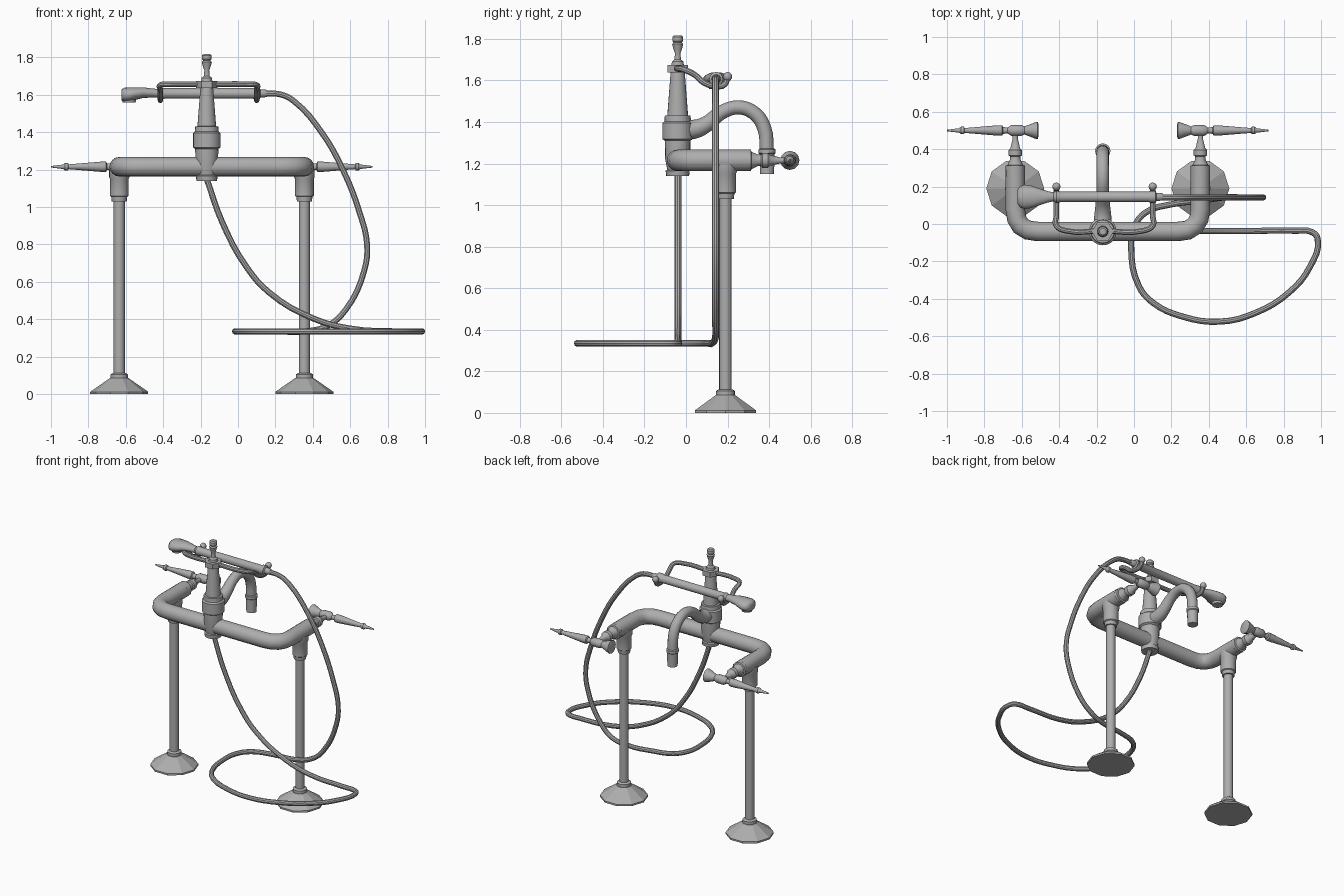
import bpy, bmesh, math
from mathutils import Vector

cube = bpy.data.objects.get("Cube")
if cube:
    bpy.data.objects.remove(cube, do_unlink=True)

metal = bpy.data.materials.new("grey metal")
metal.use_nodes = True
GREY = (0.42, 0.42, 0.42, 1)
metal.diffuse_color = GREY
metal.node_tree.nodes["Principled BSDF"].inputs["Base Color"].default_value = GREY


def finish(name, mesh, angle=35):
    mesh.materials.clear()
    mesh.materials.append(metal)
    ob = bpy.data.objects.new(name, mesh)
    bpy.context.collection.objects.link(ob)
    bpy.ops.object.select_all(action='DESELECT')
    bpy.context.view_layer.objects.active = ob
    ob.select_set(True)
    bpy.ops.object.shade_smooth_by_angle(angle=math.radians(angle))
    return ob


def loft(name, rings, angle=35):
    """Skin a list of closed rings and cap both ends."""
    bm = bmesh.new()
    loops = [[bm.verts.new(p) for p in ring] for ring in rings]
    n = len(loops[0])
    for a, b in zip(loops, loops[1:]):
        for i in range(n):
            j = (i + 1) % n
            bm.faces.new((a[i], a[j], b[j], b[i]))
    bm.faces.new(loops[0])
    bm.faces.new(loops[-1])
    bmesh.ops.recalc_face_normals(bm, faces=bm.faces)
    mesh = bpy.data.meshes.new(name)
    bm.to_mesh(mesh)
    bm.free()
    return finish(name, mesh, angle)


def lathe(name, profile, origin, axis='Z', sides=16, angle=35):
    """Turn (distance along axis, radius) pairs around an axis."""
    o = Vector(origin)
    rings = []
    for t, r in profile:
        ring = []
        for i in range(sides):
            a = math.tau * i / sides
            c, s = r * math.cos(a), r * math.sin(a)
            ring.append(o + Vector({'X': (t, c, s), 'Y': (c, t, s), 'Z': (c, s, t)}[axis]))
        rings.append(ring)
    return loft(name, rings, angle)


def tube(name, points, radius, radii=None, smooth=True, res=4):
    """Round tube along a path, baked to a mesh."""
    cu = bpy.data.curves.new(name + " path", 'CURVE')
    cu.dimensions = '3D'
    cu.bevel_depth = radius
    cu.bevel_resolution = res
    cu.use_fill_caps = True
    cu.resolution_u = 4
    sp = cu.splines.new('BEZIER' if smooth else 'POLY')
    pts = sp.bezier_points if smooth else sp.points
    pts.add(len(points) - 1)
    for i, p in enumerate(points):
        pts[i].co = p if smooth else (*p, 1)
        pts[i].radius = radii[i] if radii else 1
    if smooth:
        for p in pts:
            p.handle_left_type = p.handle_right_type = 'AUTO'
    tmp = bpy.data.objects.new(name + " path", cu)
    bpy.context.collection.objects.link(tmp)
    dg = bpy.context.evaluated_depsgraph_get()
    mesh = bpy.data.meshes.new_from_object(tmp.evaluated_get(dg))
    bpy.data.objects.remove(tmp, do_unlink=True)
    return finish(name, mesh)


def rounded(corners, r, n=4):
    """Replace the inner corners of a path by short arcs."""
    pts = [Vector(c) for c in corners]
    out = [pts[0]]
    for a, b, c in zip(pts, pts[1:], pts[2:]):
        p, q = b + (a - b).normalized() * r, b + (c - b).normalized() * r
        for i in range(n + 1):
            t = i / n
            out.append(p * (1 - t) ** 2 + b * 2 * t * (1 - t) + q * t * t)
    return out + [pts[-1]]


LEGS = {"right": (-0.635, -1), "left": (0.355, 1)}
LEG_Y, BAR_Y, BAR_Z = 0.19, -0.04, 1.215
COL_X = -0.167

# Standing legs, valves and lever handles
for side, (x, out) in LEGS.items():
    lathe(side + "_foot", [(0, 0.155), (0.012, 0.155), (0.085, 0.05)],
          (x, LEG_Y, 0), sides=10, angle=20)
    lathe(side + "_foot_collar", [(0.075, 0.046), (0.105, 0.046), (0.112, 0.035)], (x, LEG_Y, 0))
    lathe(side + "_leg", [(0.08, 0.03), (1.05, 0.03)], (x, LEG_Y, 0))
    lathe(side + "_leg_socket", [(1.03, 0.04), (1.055, 0.043), (1.06, 0.05),
                                 (1.15, 0.05), (1.16, 0.055), (1.2, 0.055)], (x, LEG_Y, 0))
    lathe(side + "_valve", [(0.27, 0.052), (0.312, 0.052), (0.315, 0.042), (0.345, 0.028),
                            (0.362, 0.028), (0.367, 0.036), (0.395, 0.036), (0.405, 0.026),
                            (0.455, 0.014), (0.5, 0.014)], (x, 0, BAR_Z), 'Y', 12)
    lever = [(-0.125, 0.03), (-0.12, 0.046), (-0.108, 0.044), (-0.05, 0.022), (-0.03, 0.03),
             (0.02, 0.03), (0.04, 0.016), (0.065, 0.018), (0.07, 0.027), (0.1, 0.027),
             (0.27, 0.013), (0.275, 0.02), (0.29, 0.02), (0.3, 0.012), (0.365, 0.004)]
    lathe(side + "_lever_handle", [(out * t, r) for t, r in lever], (x, 0.5, BAR_Z), 'X', 12)

# Horizontal mixer pipe
xr, xl = LEGS["right"][0], LEGS["left"][0]
tube("mixer_pipe", rounded([(xr, 0.29, BAR_Z), (xr, BAR_Y, BAR_Z),
                            (xl, BAR_Y, BAR_Z), (xl, 0.29, BAR_Z)], 0.12),
     0.052, smooth=False, res=6)

# Central column with finial
lathe("column", [(1.14, 0.055), (1.165, 0.058), (1.17, 0.05), (1.22, 0.06), (1.31, 0.062),
                 (1.318, 0.074), (1.395, 0.074), (1.403, 0.064), (1.43, 0.062), (1.432, 0.05),
                 (1.64, 0.034)], (COL_X, BAR_Y, 0), sides=20)
lathe("cradle_collar", [(1.637, 0.058), (1.673, 0.058)], (COL_X, BAR_Y, 0), sides=6)
lathe("column_finial", [(1.67, 0.03), (1.69, 0.028), (1.7, 0.016), (1.73, 0.013), (1.755, 0.022),
                        (1.775, 0.027), (1.783, 0.02), (1.79, 0.026), (1.81, 0.026),
                        (1.817, 0.018)], (COL_X, BAR_Y, 0))

# Spout and nozzle
spout = [(-0.02, 1.365), (0.04, 1.365), (0.1, 1.39), (0.17, 1.445), (0.25, 1.47),
         (0.325, 1.445), (0.375, 1.375), (0.39, 1.25)]
tube("spout", [(COL_X, y, z) for y, z in spout], 0.034,
     [1.5, 1.35, 1.15, 1, 1, 1, 1, 1])
lathe("spout_nozzle", [(1.15, 0.034), (1.245, 0.036), (1.25, 0.041), (1.268, 0.041),
                       (1.272, 0.034)], (COL_X, 0.39, 0))

# Handset cradle: rear rail with a hook and ball at each end
hook = [(-0.01, 1.652), (0.045, 1.625), (0.085, 1.59), (0.14, 1.572), (0.185, 1.58), (0.2, 1.615)]
left_x, right_x = 0.1, -0.415
left_hook = [(left_x, y, z) for y, z in hook]
right_hook = [(right_x, y, z) for y, z in hook]
tube("cradle_rail", right_hook[::-1] + [(right_x + 0.05, -0.036, 1.656), (COL_X, -0.036, 1.656),
                                        (left_x - 0.05, -0.036, 1.656)] + left_hook, 0.015, res=3)
for side, x in (("left", left_x), ("right", right_x)):
    ball = [(-0.022 * math.cos(math.pi * i / 8), max(0.001, 0.022 * math.sin(math.pi * i / 8)))
            for i in range(9)]
    lathe(side + "_cradle_ball", ball, (x, 0.2, 1.618), sides=12)

# Handset: barrel, ferrules and flattened head
HAND = (0, 0.145, 1.607)
lathe("handset_barrel", [(-0.43, 0.024), (-0.415, 0.032), (-0.39, 0.028), (0.08, 0.028),
                         (0.09, 0.033), (0.115, 0.033), (0.12, 0.022), (0.15, 0.02),
                         (0.155, 0.017)], HAND, 'X')
head = [(-0.42, 1.607, 0.022, 0.022), (-0.46, 1.61, 0.03, 0.024), (-0.51, 1.611, 0.046, 0.029),
        (-0.55, 1.606, 0.06, 0.034), (-0.585, 1.601, 0.065, 0.039), (-0.61, 1.6, 0.056, 0.037),
        (-0.624, 1.598, 0.035, 0.028)]
rings = [[(x, HAND[1] + ry * math.cos(math.tau * i / 16), zc + rz * math.sin(math.tau * i / 16))
          for i in range(16)] for x, zc, ry, rz in head]
loft("handset_head", rings, 50)
lathe("spray_face", [(1.558, 0.034), (1.6, 0.042)], (-0.582, HAND[1], 0))

# Flexible hose: falls from the handset, loops low, rises to the column
fall = [(0.13, 1.607), (0.235, 1.6), (0.3, 1.565), (0.45, 1.395), (0.565, 1.19), (0.65, 0.97),
        (0.69, 0.8), (0.675, 0.66), (0.575, 0.45), (0.48, 0.365)]
loop = [(0.36, 0.125), (0.2, 0.105), (0.06, 0.06), (0, -0.02), (-0.015, -0.13), (0.025, -0.33),
        (0.1, -0.42), (0.26, -0.495), (0.46, -0.522), (0.65, -0.475), (0.83, -0.365),
        (0.94, -0.23), (0.982, -0.08), (0.955, -0.045), (0.86, -0.036)]
rise = [(0.6, 0.35), (0.4, 0.405), (0.17, 0.54), (0.045, 0.68), (-0.085, 0.92), (-0.167, 1.15)]
path = [(x, 0.142, z) for x, z in fall]
path += [(x, y, 0.335) for x, y in loop]
path += [(x, -0.038, z) for x, z in rise]
tube("hose", path, 0.0165, res=3)
